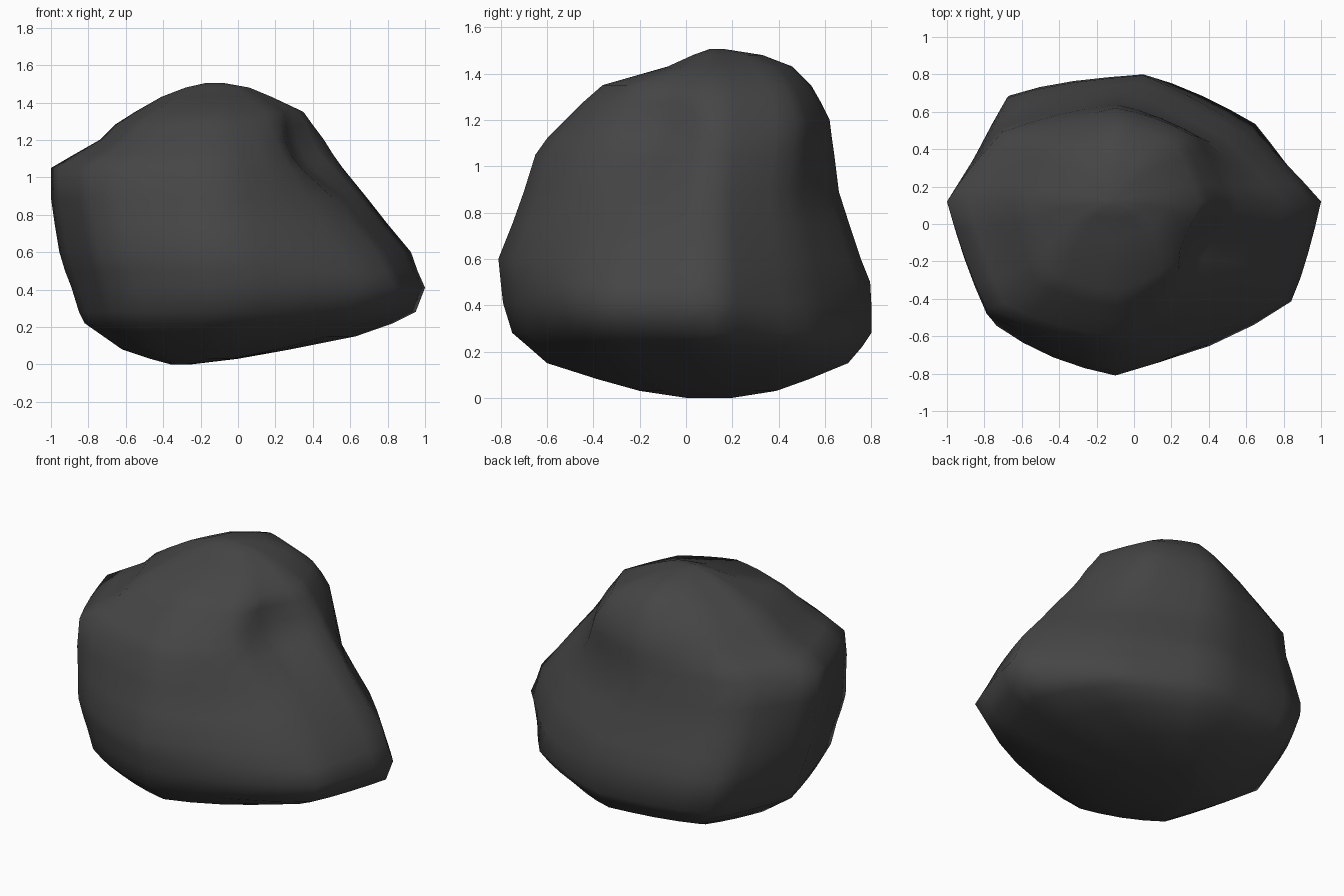
import bpy, bmesh, math
from mathutils import Vector

if "Cube" in bpy.data.objects:
    bpy.data.objects.remove(bpy.data.objects["Cube"])

# Cross-sections of the boulder: height, left, right, front, back extents
LEVELS = [
    (0.00, -0.36, -0.25, 0.00, 0.20),
    (0.03, -0.47, 0.00, -0.20, 0.39),
    (0.08, -0.62, 0.28, -0.38, 0.53),
    (0.15, -0.72, 0.63, -0.60, 0.70),
    (0.22, -0.82, 0.83, -0.68, 0.76),
    (0.28, -0.85, 0.95, -0.75, 0.80),
    (0.41, -0.89, 1.00, -0.79, 0.80),
    (0.50, -0.925, 0.96, -0.80, 0.795),
    (0.60, -0.955, 0.925, -0.81, 0.755),
    (0.75, -0.98, 0.80, -0.75, 0.705),
    (0.89, -1.00, 0.69, -0.70, 0.66),
    (1.05, -1.00, 0.56, -0.65, 0.64),
    (1.12, -0.88, 0.51, -0.60, 0.63),
    (1.20, -0.74, 0.46, -0.52, 0.62),
    (1.28, -0.66, 0.40, -0.44, 0.58),
    (1.35, -0.55, 0.35, -0.36, 0.54),
    (1.43, -0.41, 0.18, -0.08, 0.46),
    (1.48, -0.28, 0.06, 0.03, 0.33),
    (1.505, -0.17, -0.08, 0.10, 0.17),
]
# Corner fullness at the given heights (2 = round, lower = flatter)
HEIGHTS = (0.15, 0.40, 0.65, 0.90, 1.25, 1.42)
FULLNESS = {
    "back_right": (1.8, 1.30, 1.32, 1.42, 2.2, 2.1),
    "back_left": (2.6, 3.1, 2.5, 1.95, 1.8, 1.5),
    "front_left": (2.3, 2.15, 2.2, 2.4, 2.6, 2.6),
    "front_right": (1.8, 2.2, 1.8, 1.62, 1.75, 1.9),
}
# Where each blunt corner sits in its quadrant, as share of width and depth
CORNER = {"back_right": (0.61, 0.56), "back_left": (0.75, 0.82),
          "front_left": (0.74, 0.71), "front_right": (0.845, 0.58)}
# Quadrants in order round the boulder: name, x side, y side, starts at the x end
QUADRANTS = [("back_right", 1, 1, True), ("back_left", -1, 1, False),
             ("front_left", -1, -1, True), ("front_right", 1, -1, False)]
STEPS = 4


def fullness(corner, z):
    vals = FULLNESS[corner]
    z = min(max(z, HEIGHTS[0]), HEIGHTS[-1])
    for z0, z1, a, b in zip(HEIGHTS, HEIGHTS[1:], vals, vals[1:]):
        if z <= z1:
            return a + (b - a) * (z - z0) / (z1 - z0)


def middle(target, lo, hi):
    return min(max(target, lo + 0.3 * (hi - lo)), lo + 0.7 * (hi - lo))


def quadrant_outline(name, z):
    """Unit outline from (1, 0) through the blunt corner to (0, 1)."""
    n = fullness(name, z)
    k = min(max((z - 0.9) / 0.4, 0), 1)
    corner = Vector(CORNER[name]).lerp(Vector((0.7, 0.7)), k)
    corner *= 2 ** (1 - 1 / n) / (corner.x + corner.y)
    pts = []
    for a, b, round_mix in ((Vector((1, 0)), corner, 0.2), (corner, Vector((0, 1)), 0.5)):
        for i in range(STEPS):
            p = a.lerp(b, i / STEPS)
            r = p / (abs(p.x) ** n + abs(p.y) ** n) ** (1 / n)
            pts.append(p.lerp(r, round_mix))
    return pts + [Vector((0, 1))]


def section(z, left, right, front, back):
    low = min(max((0.9 - z) / 0.35, 0), 1)
    cy = middle(0.12, front, back)
    pts = []
    for name, sx, sy, from_x in QUADRANTS:
        cx = middle(-0.10 + (0.15 * low if sy > 0 else 0), left, right)
        rx = (right if sx > 0 else left) - cx
        ry = (back if sy > 0 else front) - cy
        quad = quadrant_outline(name, z)
        for p in (quad if from_x else quad[::-1])[:-1]:
            pts.append(Vector((cx + rx * p.x, cy + ry * p.y, z)))
    return pts


# Skin the sections
bm = bmesh.new()
rings = [[bm.verts.new(p) for p in section(*lv)] for lv in LEVELS]
sides = len(rings[0])
for low, high in zip(rings, rings[1:]):
    for i in range(sides):
        j = (i + 1) % sides
        bm.faces.new((low[i], low[j], high[j], high[i]))
bm.faces.new(rings[0][::-1])
bm.faces.new(rings[-1])

# Chipped hollow on the upper right
chip = Vector((0.42, -0.18, 1.14))
for v in bm.verts:
    d = (v.co - chip).length / 0.25
    if d < 1:
        v.co += Vector((-0.08, 0.04, -0.02)) * (1 - d * d)

bmesh.ops.recalc_face_normals(bm, faces=bm.faces)
for f in bm.faces:
    f.smooth = True
mesh = bpy.data.meshes.new("boulder")
bm.to_mesh(mesh)
bm.free()

# Dark stone colour
stone = bpy.data.materials.new("dark stone grey")
stone.diffuse_color = (0.06, 0.06, 0.06, 1)
stone.use_nodes = True
stone.node_tree.nodes["Principled BSDF"].inputs["Base Color"].default_value = stone.diffuse_color
mesh.materials.append(stone)
boulder = bpy.data.objects.new("boulder", mesh)
bpy.context.collection.objects.link(boulder)
